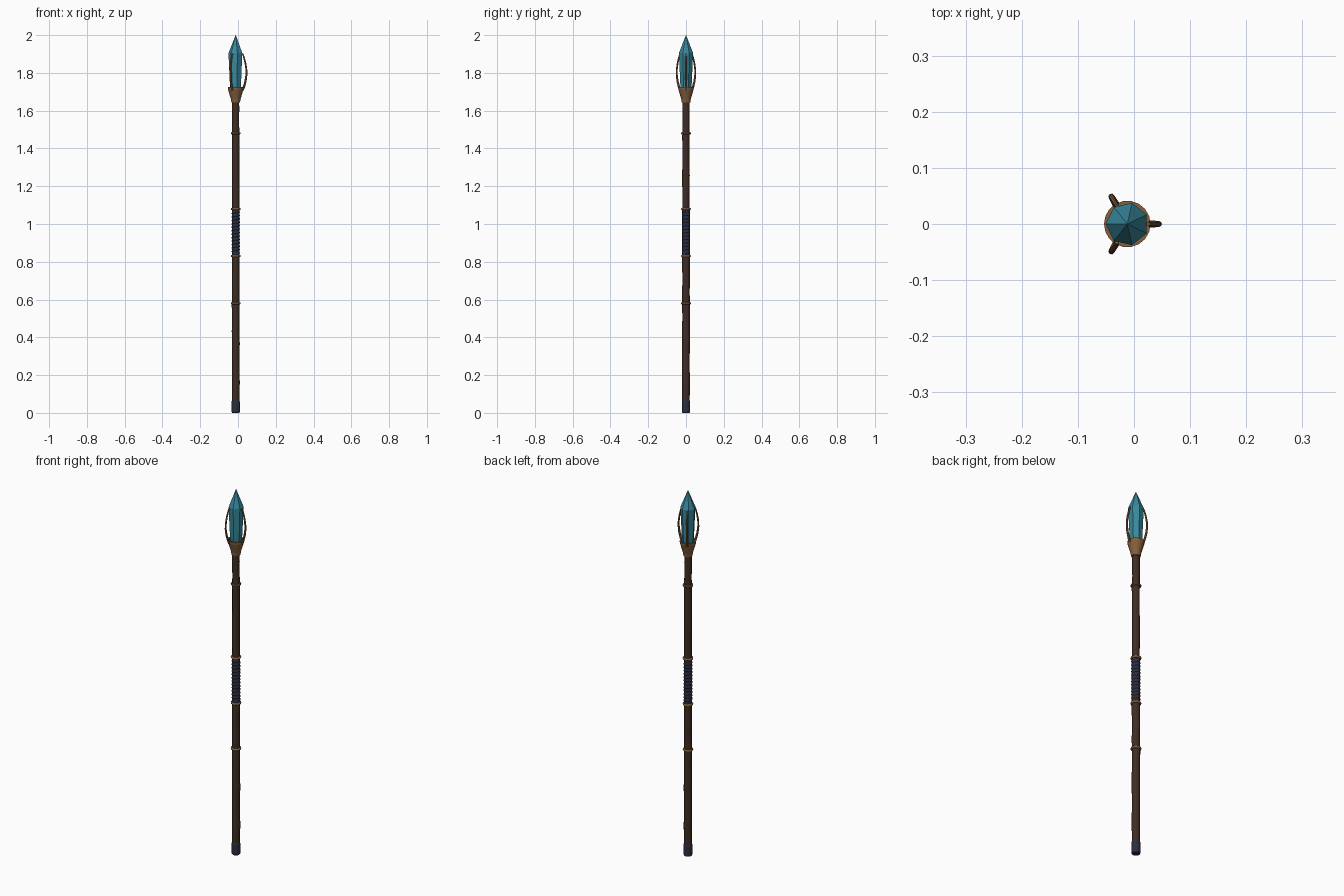
import bpy, math, random
from mathutils import Vector

if "Cube" in bpy.data.objects:
    bpy.data.objects.remove(bpy.data.objects["Cube"])

random.seed(4)
CX = -0.012  # staff axis is offset because one prong points along +x


def mat(name, col):
    m = bpy.data.materials.new(name)
    m.diffuse_color = (*col, 1)
    m.use_nodes = True
    m.node_tree.nodes["Principled BSDF"].inputs["Base Color"].default_value = m.diffuse_color
    return m


WOOD = mat("dark wood", (0.050, 0.026, 0.017))
BRONZE = mat("bronze", (0.235, 0.115, 0.045))
LEATHER = mat("navy leather", (0.025, 0.027, 0.050))
CRYSTAL = mat("teal crystal", (0.040, 0.250, 0.340))


def make(name, verts, faces, material, smooth=False):
    me = bpy.data.meshes.new(name)
    me.from_pydata(verts, [], faces)
    me.materials.append(material)
    me.update()
    ob = bpy.data.objects.new(name, me)
    bpy.context.collection.objects.link(ob)
    ob.location.x = CX
    if smooth:
        bpy.context.view_layer.objects.active = ob
        ob.select_set(True)
        bpy.ops.object.shade_smooth_by_angle(angle=math.radians(40))
        ob.select_set(False)
    return ob


def loft(name, rings, material, smooth=False):
    """Skin a list of equal-length point rings and cap both ends."""
    n = len(rings[0])
    verts = [p for r in rings for p in r]
    faces = [(k * n + i, k * n + (i + 1) % n, (k + 1) * n + (i + 1) % n, (k + 1) * n + i)
             for k in range(len(rings) - 1) for i in range(n)]
    last = (len(rings) - 1) * n
    faces += [tuple(reversed(range(n))), tuple(range(last, last + n))]
    return make(name, verts, faces, material, smooth)


def circle(r, z, n, turn=0.0, dx=0.0, dy=0.0):
    return [(dx + r * math.cos(turn + math.tau * i / n),
             dy + r * math.sin(turn + math.tau * i / n), z) for i in range(n)]


def lathe(name, profile, n, material, turn=0.0, smooth=False):
    return loft(name, [circle(r, z, n, turn) for r, z in profile], material, smooth)


def tube(name, path, radii, n, material, smooth=True):
    """Sweep a round section along a path."""
    rings = []
    for i, p in enumerate(path):
        t = (path[min(i + 1, len(path) - 1)] - path[max(i - 1, 0)]).normalized()
        out = Vector((p.x, p.y, 0)).normalized()
        side = t.cross(out).normalized()
        out = side.cross(t)
        rings.append([tuple(p + radii[i] * (math.cos(a) * out - math.sin(a) * side))
                      for a in (-math.tau * k / n for k in range(n))])
    return loft(name, rings, material, smooth)


# slightly uneven wooden shaft
rings = []
for i in range(25):
    z = 0.02 + 1.65 * i / 24
    r = 0.0205 - 0.0015 * i / 24 + random.uniform(-0.0007, 0.0007)
    rings.append(circle(r, z, 12, 0, random.uniform(-0.001, 0.001), random.uniform(-0.001, 0.001)))
loft("shaft", rings, WOOD)

# foot cap
lathe("foot_cap", [(0.019, 0), (0.0225, 0.006), (0.0225, 0.055), (0.020, 0.068)], 14, LEATHER)

# leather grip: core and spiral wrap
lathe("grip_core", [(0.0205, 0.835), (0.0205, 1.075)], 16, LEATHER, smooth=True)
steps, turns = 168, 12
wrap = []
for i in range(steps + 1):
    a = math.tau * turns * i / steps
    wrap.append(Vector((0.0175 * math.cos(a), 0.0175 * math.sin(a), 0.846 + 0.218 * i / steps)))
tube("grip_wrap", wrap, [0.0055] * len(wrap), 6, LEATHER)

# bronze bands
for k, z in enumerate((0.58, 0.83, 1.08, 1.48)):
    bpy.ops.mesh.primitive_torus_add(major_radius=0.0205, minor_radius=0.006, major_segments=20,
                                     minor_segments=8, location=(CX, 0, z))
    ob = bpy.context.object
    ob.name = f"band_{k + 1}"
    ob.data.materials.append(BRONZE)
    bpy.ops.object.shade_smooth_by_angle(angle=math.radians(60))

# flared socket with recessed top
lathe("socket", [(0.0225, 1.642), (0.026, 1.662), (0.0405, 1.712), (0.0415, 1.724),
                 (0.034, 1.724), (0.030, 1.705)], 18, BRONZE)

# seven-sided crystal
lathe("crystal", [(0.027, 1.695), (0.031, 1.74), (0.0385, 1.905), (0.0005, 2.0)], 7, CRYSTAL,
      turn=math.pi)

# three curved prongs holding the crystal
profile = [(0.036, 1.708), (0.044, 1.728), (0.052, 1.757), (0.0565, 1.79), (0.056, 1.82),
           (0.051, 1.852), (0.044, 1.88), (0.037, 1.902)]
for k in range(3):
    a = math.tau * k / 3
    path = [Vector((r * math.cos(a), r * math.sin(a), z)) for r, z in profile]
    tube(f"prong_{k + 1}", path, [0.0065 - 0.0004 * i for i in range(len(path))], 8, BRONZE)
